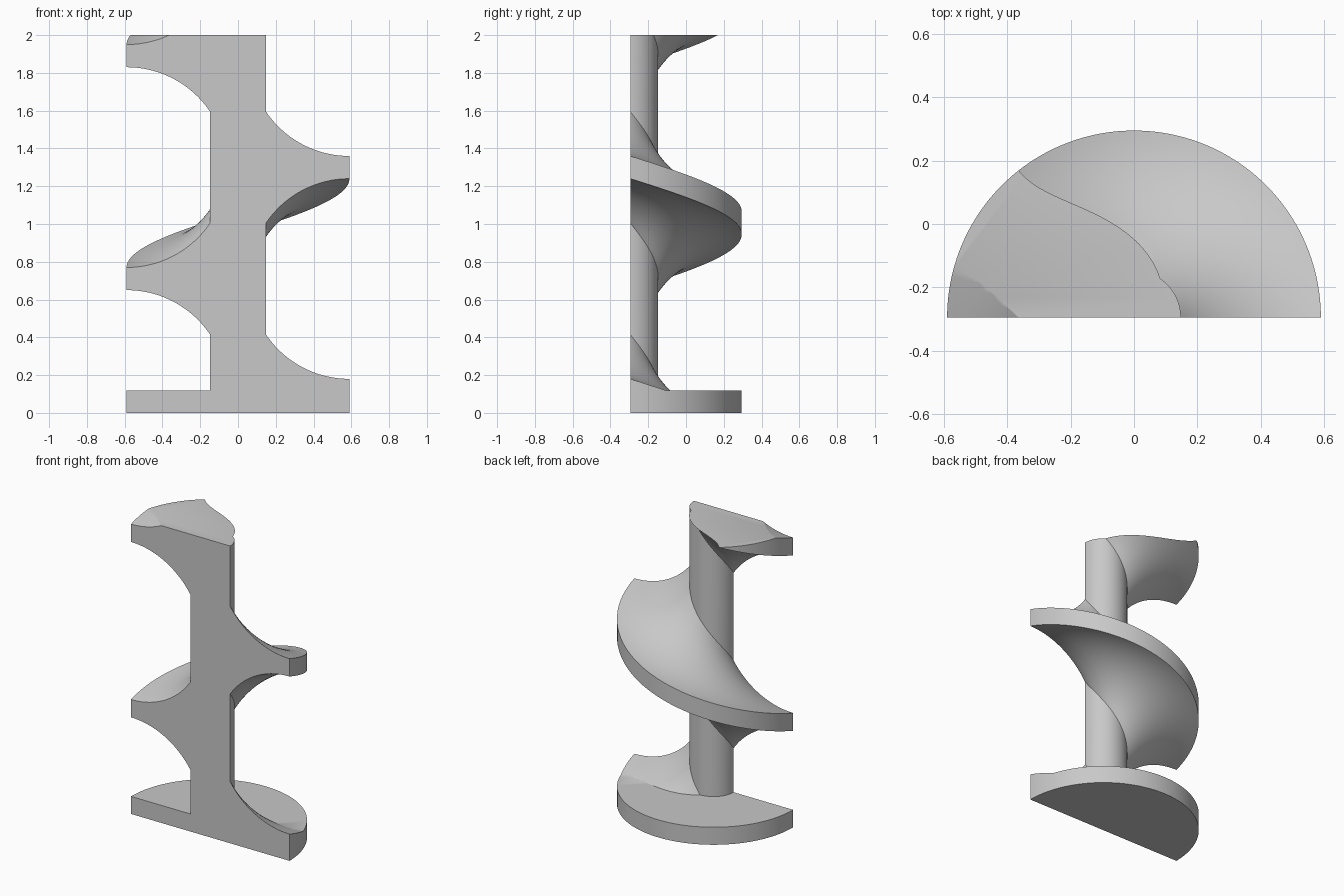
import bpy, bmesh
from math import sin, cos, pi, sqrt, radians

RADIUS, SHAFT, AXIS_Y, PITCH = 0.59, 0.148, -0.295, 1.18
EDGE, FILLET = 0.06, 0.533          # half thickness at the rim, flank radius
BASE_TOP = 0.118
STEPS = 128                         # sweep steps per turn

cube = bpy.data.objects.get("Cube")
if cube:
    bpy.data.objects.remove(cube)

grey = bpy.data.materials.new("plain grey")
grey.use_nodes = True
grey.diffuse_color = (0.58, 0.58, 0.58, 1)
grey.node_tree.nodes["Principled BSDF"].inputs["Base Color"].default_value = grey.diffuse_color


def make_object(name, bm):
    bmesh.ops.recalc_face_normals(bm, faces=bm.faces)
    if bm.calc_volume(signed=True) < 0:
        bmesh.ops.reverse_faces(bm, faces=bm.faces)
    mesh = bpy.data.meshes.new(name)
    bm.to_mesh(mesh)
    bm.free()
    obj = bpy.data.objects.new(name, mesh)
    bpy.context.collection.objects.link(obj)
    mesh.materials.append(grey)
    return obj


def loft(bm, rings):
    """Closed skin through matching rings of vertices, capped at both ends."""
    for a, b in zip(rings, rings[1:]):
        for i in range(len(a)):
            j = (i + 1) % len(a)
            bm.faces.new((a[i], a[j], b[j], b[i]))
    bm.faces.new(rings[0])
    bm.faces.new(rings[-1])


# Half-round block that the screw is cut from
bm = bmesh.new()
outline = [(RADIUS * cos(pi * i / 128), AXIS_Y + RADIUS * sin(pi * i / 128)) for i in range(129)]
loft(bm, [[bm.verts.new((x, y, z)) for x, y in outline] for z in (0, 2)])
screw = make_object("half_screw", bm)


# Groove between the threads: a flared section swept down a helix
def half_gap(r):
    reach = max(RADIUS - r, 0)
    return PITCH / 2 - EDGE - FILLET + sqrt(FILLET ** 2 - reach ** 2)


radii = [SHAFT + (RADIUS - SHAFT) * i / 20 for i in range(21)] + [0.63]
section = [(r, half_gap(r)) for r in radii]
section += [(r, -h) for r, h in reversed(section)]

bm = bmesh.new()
rings = []
for i in range(int(-1.7 * STEPS), int(1.1 * STEPS)):
    turn = (i + 0.5) / STEPS
    a = 2 * pi * turn
    z = 0.71 - PITCH * turn
    rings.append([bm.verts.new((r * cos(a), AXIS_Y + r * sin(a), z + h)) for r, h in section])
loft(bm, rings)

# The groove stops flat on top of the base plate
bmesh.ops.bisect_plane(bm, geom=bm.verts[:] + bm.edges[:] + bm.faces[:], dist=1e-6,
                       plane_co=(0, 0, BASE_TOP), plane_no=(0, 0, 1), clear_inner=True)
bmesh.ops.holes_fill(bm, edges=[e for e in bm.edges if e.is_boundary], sides=0)
groove = make_object("groove_cutter", bm)

mod = screw.modifiers.new("cut groove", 'BOOLEAN')
mod.object, mod.operation, mod.solver = groove, 'DIFFERENCE', 'EXACT'

# Bake the cut shape and drop the cutter
bpy.context.view_layer.update()
result = bpy.data.meshes.new_from_object(
    screw.evaluated_get(bpy.context.evaluated_depsgraph_get()))
screw.modifiers.clear()
screw.data = result
result.materials.clear()
result.materials.append(grey)
bpy.data.objects.remove(groove)

bpy.ops.object.select_all(action='DESELECT')
screw.select_set(True)
bpy.context.view_layer.objects.active = screw
bpy.ops.object.shade_smooth_by_angle(angle=radians(30))
